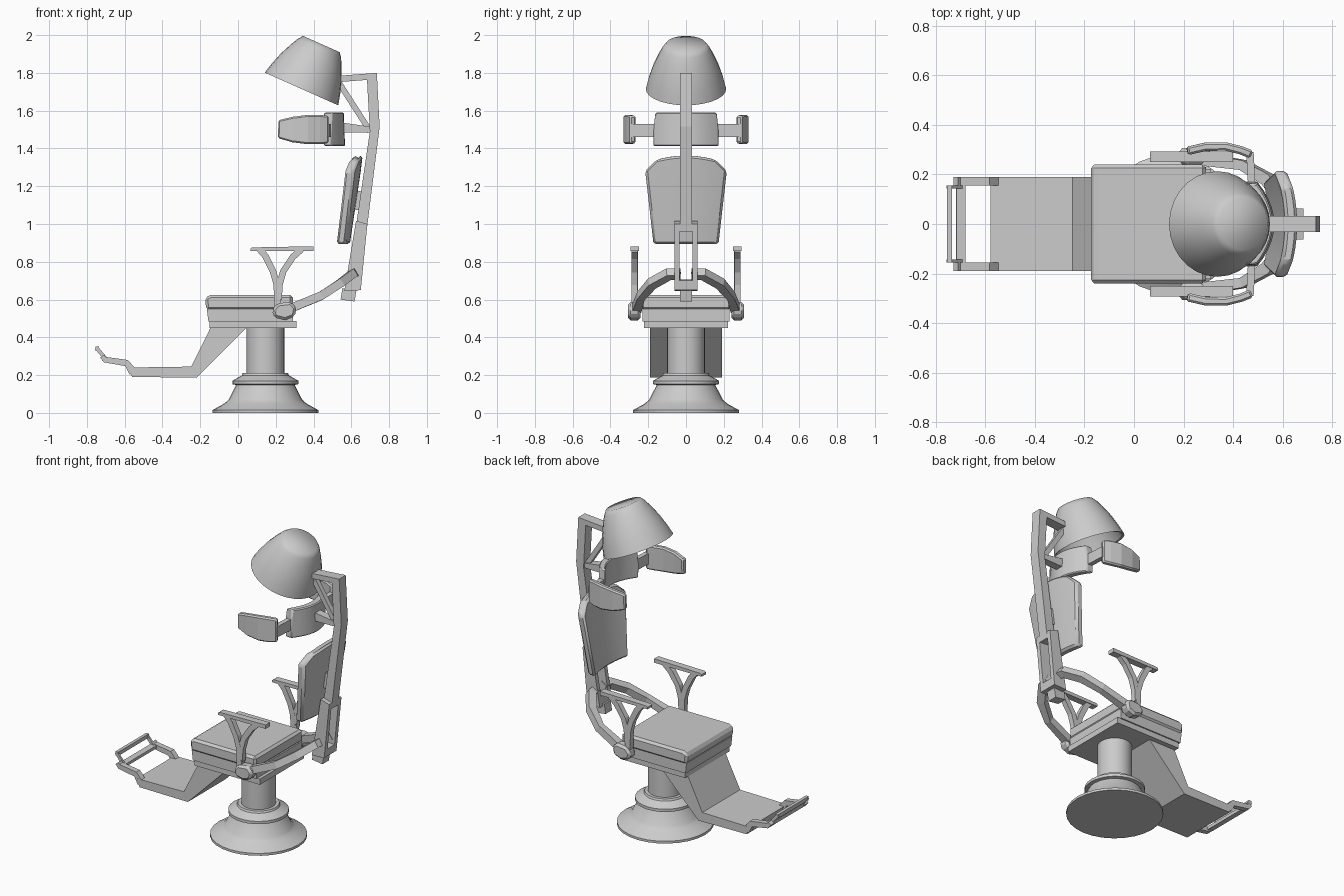
import bpy, bmesh, math
from mathutils import Vector, Matrix

if "Cube" in bpy.data.objects:
    bpy.data.objects.remove(bpy.data.objects["Cube"])


def finish(name, bm, bevel=0, smooth=False):
    bmesh.ops.recalc_face_normals(bm, faces=bm.faces)
    me = bpy.data.meshes.new(name)
    bm.to_mesh(me)
    bm.free()
    ob = bpy.data.objects.new(name, me)
    bpy.context.collection.objects.link(ob)
    if bevel:
        m = ob.modifiers.new("Bevel", 'BEVEL')
        m.width, m.segments, m.limit_method = bevel, 1, 'ANGLE'
        m.angle_limit = math.radians(40)
    if smooth:
        bpy.ops.object.select_all(action='DESELECT')
        bpy.context.view_layer.objects.active = ob
        ob.select_set(True)
        bpy.ops.object.shade_smooth_by_angle(angle=math.radians(30))
    return ob


def skin(bm, rings, caps=True, closed=False):
    """Join rings of points with quads."""
    vr = [[bm.verts.new(p) for p in r] for r in rings]
    pairs = list(zip(vr, vr[1:])) + ([(vr[-1], vr[0])] if closed else [])
    for a, b in pairs:
        n = len(a)
        for i in range(n):
            bm.faces.new((a[i], a[(i + 1) % n], b[(i + 1) % n], b[i]))
    if caps:
        bm.faces.new(vr[0])
        bm.faces.new(vr[-1])


def prism(name, prof, y0, y1, bevel=0):
    """Extrude an xz profile along y."""
    bm = bmesh.new()
    skin(bm, [[(x, y, z) for x, z in prof] for y in (y0, y1)])
    return finish(name, bm, bevel)


def sweep(name, pts, w, hs, side=(0, 1, 0), bevel=0):
    """Rectangular bar along a path; w along side, hs across (may vary)."""
    pts = [Vector(p) for p in pts]
    if not isinstance(hs, (list, tuple)):
        hs = [hs] * len(pts)
    rings = []
    for i, p in enumerate(pts):
        t = (pts[min(i + 1, len(pts) - 1)] - pts[max(i - 1, 0)]).normalized()
        s = Vector(side)
        s = (s - t * s.dot(t)).normalized()
        u = t.cross(s)
        rings.append([p + s * a * w / 2 + u * b * hs[i] / 2
                      for a, b in ((-1, -1), (1, -1), (1, 1), (-1, 1))])
    bm = bmesh.new()
    skin(bm, rings)
    return finish(name, bm, bevel)


def lathe(name, prof, n, mat, caps=True, closed=False):
    bm = bmesh.new()
    skin(bm, [[mat @ Vector((r * math.cos(2 * math.pi * i / n),
                             r * math.sin(2 * math.pi * i / n), z)) for i in range(n)]
              for r, z in prof], caps, closed)
    return finish(name, bm, smooth=True)


def curved_pad(name, rows, curve, thick, arch=0, bevel=0.012):
    """Padded panel, ends bent forward; rows are (z, half width, back x)."""
    n = 10
    rings = []
    for k, (z, hw, xb) in enumerate(rows):
        us = [-1 + 2 * i / n for i in range(n + 1)]
        top = arch if k == len(rows) - 1 else 0
        pt = lambda u, d: (xb - d - curve * (u * hw / rows[0][1]) ** 2, u * hw, z + top * (1 - u * u))
        rings.append([pt(u, 0) for u in us] + [pt(u, thick) for u in reversed(us)])
    bm = bmesh.new()
    skin(bm, rings)
    return finish(name, bm, bevel, True)


# pedestal
lathe("pedestal", [(.28, 0), (.28, .015), (.225, .045), (.205, .06), (.195, .07), (.155, .148),
                   (.175, .152), (.175, .17), (.125, .198), (.12, .21), (.1, .21), (.1, .455)],
      28, Matrix.Translation((.145, 0, 0)))

# seat
prism("seat_plate", [(-.15, .45), (.31, .45), (.31, .487), (-.15, .487)], -.222, .222)
prism("seat_pan", [(-.157, .485), (.29, .485), (.29, .55), (-.165, .55)], -.23, .23)
prism("seat_cushion", [(-.168, .545), (.29, .545), (.29, .625), (-.145, .625), (-.175, .61)],
      -.24, .24, .014)

# leg rest
prism("leg_rest", [(.045, .452), (-.145, .452), (-.248, .245), (-.58, .24), (-.56, .19),
                   (-.22, .187)], -.19, .19)
for s in (-1, 1):
    sweep("foot_arm", [(-.555, s * .172, .215), (-.59, s * .172, .264), (-.705, s * .172, .282),
                       (-.72, s * .172, .3)], .035, [.045, .035, .03, .025])
    sweep("foot_bar_end", [(-.695, s * .15, .28), (-.75, s * .15, .345)], .012, .02)
sweep("foot_bar_lower", [(-.7, -.16, .284), (-.7, .16, .284)], .036, .02, (1, 0, -.1))
sweep("foot_bar_upper", [(-.745, -.155, .34), (-.745, .155, .34)], .02, .024, (1, 0, 0))

for s in (-1, 1):
    # armrests
    prism("armrest_pad", [(.065, .857), (.4, .857), (.4, .882), (.075, .876), (.065, .87)],
          s * .25, s * .293)
    ya = s * .272
    sweep("armrest_front_strut", [(.115, ya, .865), (.145, ya, .83), (.185, ya, .75),
                                  (.205, ya, .68), (.21, ya, .56)], .034, .034)
    sweep("armrest_rear_strut", [(.335, ya, .865), (.29, ya, .825), (.24, ya, .75),
                                 (.22, ya, .68), (.215, ya, .6)], .033, .034)
    prism("armrest_hub", [(.18, .545), (.21, .58), (.28, .588), (.31, .555), (.3, .51),
                          (.25, .49), (.19, .505)], s * .24, s * .307, .014)
    # yoke from hub to back bracket
    sweep("back_yoke", [(.27, s * .262, .55), (.44, s * .238, .62), (.54, s * .18, .685),
                        (.605, s * .09, .735), (.61, s * .03, .735)], .045,
          [.05, .04, .05, .05, .045], (.5, 0, -.85))
    # bracket side
    prism("bracket_side", [(.625, 1.017), (.685, 1.0), (.65, .65), (.563, .645)],
          s * .035, s * .062)
    # side head pads with links
    sweep("side_head_pad", [(.215, s * .295, 1.502), (.29, s * .312, 1.5), (.37, s * .313, 1.5),
                            (.43, s * .298, 1.5), (.475, s * .28, 1.5)],
          .034, [.095, .135, .155, .155, .145], bevel=.008)
    sweep("side_head_link", [(.468, s * .29, 1.495), (.475, s * .16, 1.495)], .03, .068, (1, 0, 0))

# bracket ends and stub
prism("bracket_top", [(.625, 1.017), (.685, 1.0), (.681, .96), (.617, .965)], -.04, .04)
prism("bracket_bottom", [(.573, .705), (.655, .7), (.65, .65), (.563, .645)], -.04, .04)
prism("bracket_stub", [(.553, .66), (.628, .655), (.617, .59), (.543, .6)], -.032, .032)

# post with top arm
prism("back_post", [(.622, .97), (.682, .97), (.75, 1.515), (.735, 1.8), (.54, 1.785),
                    (.543, 1.752), (.683, 1.763), (.698, 1.49)], -.033, .033)
sweep("hood_brace", [(.53, 0, 1.755), (.7, 0, 1.49)], .03, .03)
sweep("head_pad_arm", [(.545, 0, 1.51), (.71, 0, 1.5)], .05, [.055, .028])
sweep("backrest_mount", [(.58, 0, 1.13), (.68, 0, 1.12)], .05, .1)

# backrest and head pad
curved_pad("backrest", [(.893, .172, .592), (1.08, .193, .62), (1.28, .216, .65),
                        (1.34, .155, .66)], .022, .05, .022)
curved_pad("head_pad", [(1.412, .172, .567), (1.5, .172, .563), (1.59, .162, .56)],
           .07, .045, 0, .006)

# hood, open underneath
lathe("hood", [(.2, .004), (.213, 0), (.198, .06), (.175, .13), (.146, .195), (.125, .235),
               (.106, .26)], 28,
      Matrix.Translation((.336, 0, 1.715)) @ Matrix.Rotation(math.radians(24), 4, 'Y'), False)
hood = bpy.data.objects["hood"]
lathe("hood_lining", [(.2, .004), (.185, .06), (.162, .13), (.134, .19), (.098, .245)], 28,
      hood.matrix_world @ Matrix.Translation((.336, 0, 1.715)) @ Matrix.Rotation(math.radians(24), 4, 'Y'),
      False)
for ob, flip in ((hood, False), (bpy.data.objects["hood_lining"], True)):
    bm = bmesh.new()
    bm.from_mesh(ob.data)
    # close the crown of each shell
    edges = sorted((e for e in bm.edges if e.is_boundary),
                   key=lambda e: e.calc_length())[:28]
    bmesh.ops.contextual_create(bm, geom=edges)
    bmesh.ops.recalc_face_normals(bm, faces=bm.faces)
    if flip:
        bmesh.ops.reverse_faces(bm, faces=bm.faces)
    bm.to_mesh(ob.data)
    bm.free()
